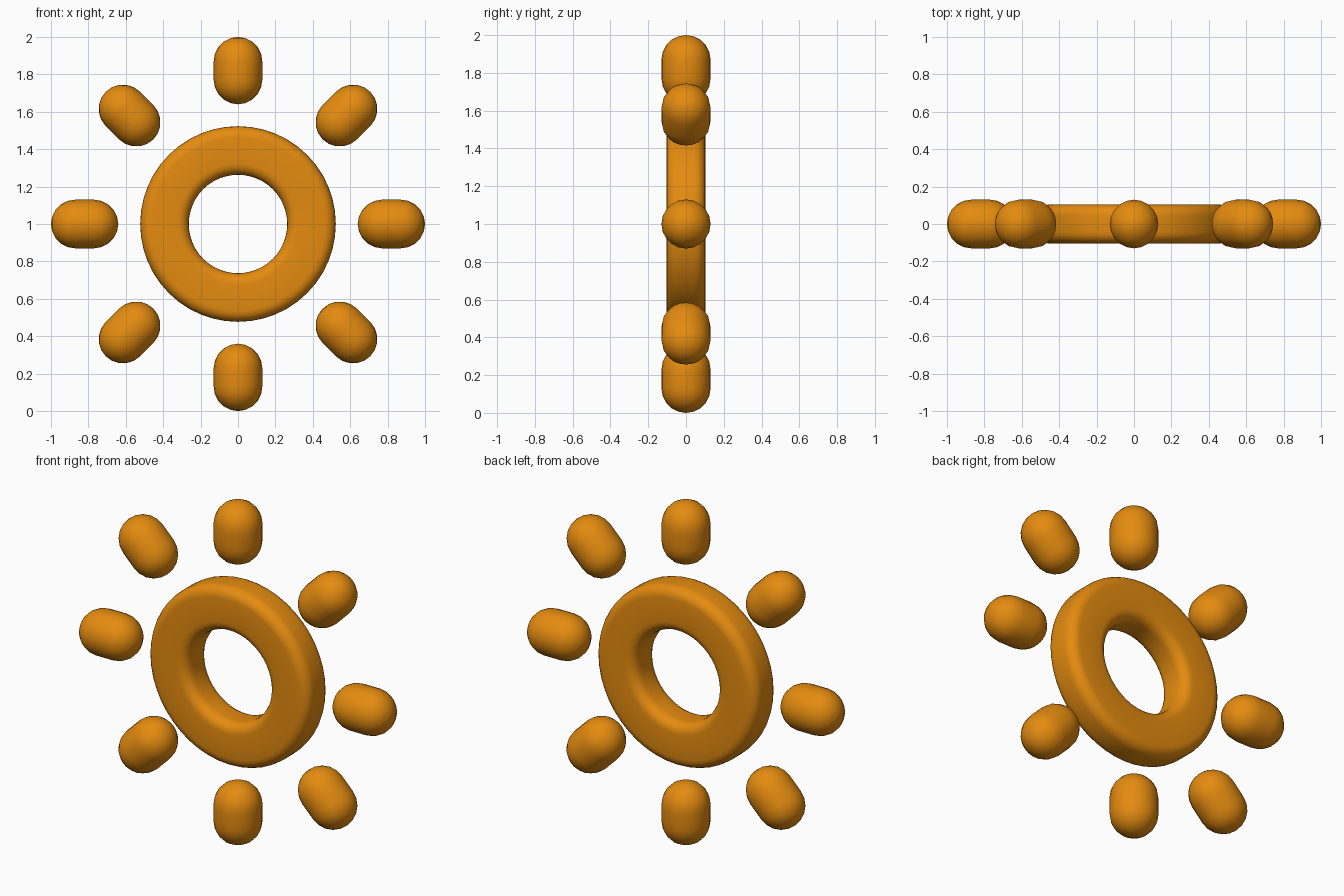
import bpy
import bmesh
from math import sin, cos, pi, radians
from mathutils import Matrix, Vector

default = bpy.data.objects.get("Cube")
if default:
    bpy.data.objects.remove(default, do_unlink=True)

CENTRE = Vector((0, 0, 1))

orange = bpy.data.materials.new("warm_orange")
orange.use_nodes = True
colour = (0.78, 0.26, 0.005, 1)
orange.diffuse_color = colour
orange.node_tree.nodes["Principled BSDF"].inputs["Base Color"].default_value = colour


def lathe(name, profile, steps, axis, closed):
    """Spin (radius, height) points around the given axis."""
    bm = bmesh.new()
    verts = [bm.verts.new((r, 0, h)) for r, h in profile]
    ends = verts[1:] + verts[:1] if closed else verts[1:]
    edges = [bm.edges.new(pair) for pair in zip(verts, ends)]
    bmesh.ops.spin(bm, geom=verts + edges, cent=(0, 0, 0), axis=(0, 0, 1),
                   angle=2 * pi, steps=steps, use_merge=True)
    bmesh.ops.remove_doubles(bm, verts=bm.verts, dist=0.0005)
    bmesh.ops.recalc_face_normals(bm, faces=bm.faces)
    turn = Vector((0, 0, 1)).rotation_difference(axis).to_matrix().to_4x4()
    bm.transform(Matrix.Translation(CENTRE) @ turn)
    mesh = bpy.data.meshes.new(name)
    bm.to_mesh(mesh)
    bm.free()
    mesh.materials.append(orange)
    obj = bpy.data.objects.new(name, mesh)
    bpy.context.collection.objects.link(obj)
    bpy.ops.object.select_all(action="DESELECT")
    obj.select_set(True)
    bpy.context.view_layer.objects.active = obj
    bpy.ops.object.shade_smooth_by_angle(angle=radians(40))
    return obj


# Sun ring: a rounded rectangle turned about the y axis
inner, outer, half, corner = 0.263, 0.523, 0.103, 0.06
section = []
for quarter, (sx, sz) in enumerate([(1, 1), (-1, 1), (-1, -1), (1, -1)]):
    cx = (inner + outer) / 2 + sx * ((outer - inner) / 2 - corner)
    cz = sz * (half - corner)
    for i in range(6):
        a = (quarter + i / 5) * pi / 2
        section.append((cx + corner * cos(a), cz + corner * sin(a)))
lathe("ring", section, 48, Vector((0, 1, 0)), True)

# Rays: eight capsules pointing outwards
radius, near, far, arc = 0.13, 0.77, 0.87, 5
capsule = [(radius * sin(i / arc * pi / 2), near - radius * cos(i / arc * pi / 2))
           for i in range(arc + 1)]
capsule += [(r, near + far - h) for r, h in reversed(capsule)]
for n in range(8):
    a = n * pi / 4
    lathe(f"ray_{n + 1}", capsule, 20, Vector((sin(a), 0, cos(a))), False)
